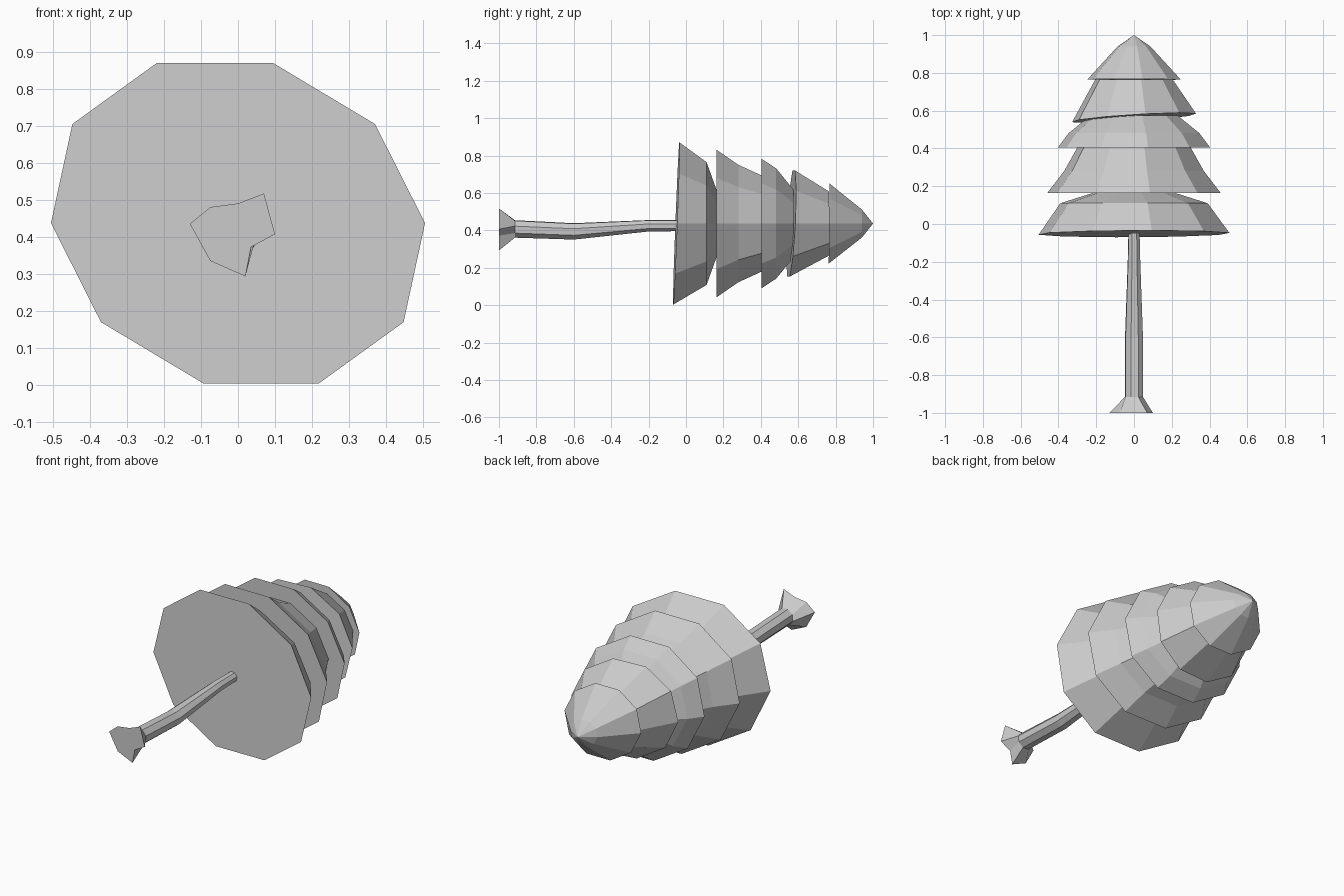
import bpy, bmesh
from math import cos, sin, tau

if "Cube" in bpy.data.objects:
    bpy.data.objects.remove(bpy.data.objects["Cube"])

AXIS_Z = 0.437


def loft(name, rings):
    """Skin between closed rings of points; a one-point ring makes a tip."""
    bm = bmesh.new()
    loops = [[bm.verts.new(p) for p in ring] for ring in rings]
    for a, b in zip(loops, loops[1:]):
        n = len(a)
        for i in range(n):
            j = (i + 1) % n
            if len(b) == 1:
                bm.faces.new((a[i], a[j], b[0]))
            else:
                bm.faces.new((a[i], a[j], b[j], b[i]))
    for end in (loops[0], loops[-1]):
        if len(end) > 2:
            bm.faces.new(end)
    bmesh.ops.recalc_face_normals(bm, faces=bm.faces[:])
    mesh = bpy.data.meshes.new(name)
    bm.to_mesh(mesh)
    bm.free()
    obj = bpy.data.objects.new(name, mesh)
    bpy.context.collection.objects.link(obj)


def bough_ring(y, rx, rz=None, tilt_x=0.0, tilt_z=0.0):
    """Slightly skewed ten-sided ring across the tree axis."""
    rz = rz or rx * 0.86
    pts = []
    for i in range(10):
        a = tau * i / 10
        x = rx * cos(a) - 0.13 * rx * sin(a)
        z = rz * sin(a)
        pts.append((x, y + tilt_x * x + tilt_z * z, AXIS_Z + z))
    return pts


# Foliage tiers, lowest to highest
tiers = [
    [(-0.052, 0.505, 0.455, 0.01, 0.04), (0.11, 0.39, 0.345), (0.17, 0.20, 0.17)],
    [(0.163, 0.46, 0.415), (0.28, 0.37, 0.33), (0.405, 0.30, 0.27)],
    [(0.405, 0.403, 0.363), (0.482, 0.345, 0.31), (0.575, 0.23, 0.19)],
    [(0.562, 0.328, 0.298, 0.07, 0.06), (0.765, 0.205, 0.18)],
    [(0.765, 0.247, 0.225, 0, 0.01), (0.94, 0.087, 0.079)],
]
for k, tier in enumerate(tiers):
    rings = [bough_ring(*r) for r in tier]
    if k == len(tiers) - 1:
        rings.append([(0, 1.0, AXIS_Z)])
    loft(f"foliage_tier_{k + 1}", rings)

# Bent trunk with a flared, uneven root base
root = [(0.10, 0.407), (0.07, 0.517), (0.0, 0.49), (-0.075, 0.48),
        (-0.13, 0.435), (-0.075, 0.335), (0.02, 0.293), (0.035, 0.372)]
trunk = [[(x, -1.0, z) for x, z in root]]
for y, cz, rx, rz in [(-0.915, 0.408, 0.05, 0.049), (-0.6, 0.395, 0.05, 0.046),
                      (-0.2, 0.425, 0.035, 0.032), (0.0, 0.426, 0.03, 0.031)]:
    trunk.append([(rx * cos(tau * (i + 0.4) / 8), y, cz + rz * sin(tau * (i + 0.4) / 8))
                  for i in range(8)])
loft("trunk", trunk)
